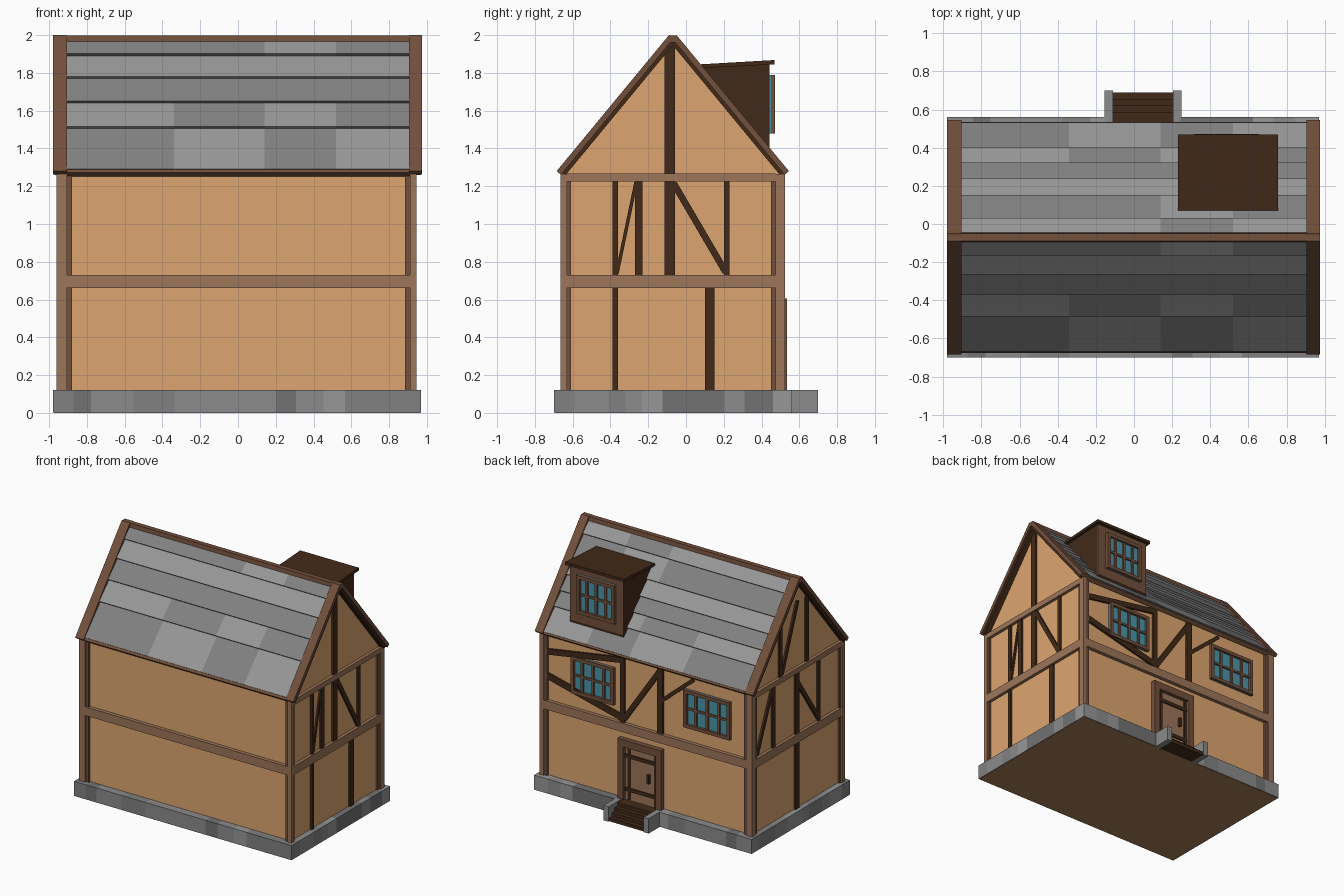
import bpy, bmesh, random
from mathutils import Vector

if "Cube" in bpy.data.objects:
    bpy.data.objects.remove(bpy.data.objects["Cube"])
random.seed(4)


def material(name, r, g, b):
    m = bpy.data.materials.new(name)
    m.diffuse_color = (r, g, b, 1)
    m.use_nodes = True
    m.node_tree.nodes["Principled BSDF"].inputs["Base Color"].default_value = m.diffuse_color
    return m


PLASTER = material("plaster", .72, .38, .16)
FRAME = material("frame_wood", .34, .18, .10)
MID = material("brown_wood", .17, .08, .045)
DARK = material("dark_wood", .055, .023, .01)
GLASS = material("glass", .07, .30, .40)
GROUND = material("underside", .40, .21, .09)
GREYS = [material("grey_%d" % i, v, v, v) for i, v in enumerate((.17, .22, .26, .31))]


def prism(name, poly, axis, a, b, mat):
    """Extrude a 2D polygon along x or y; the polygon holds (other axis, z)."""
    bm = bmesh.new()

    def put(p, d):
        return bm.verts.new((d, p[0], p[1]) if axis == "x" else (p[0], d, p[1]))
    lo, hi = [put(p, a) for p in poly], [put(p, b) for p in poly]
    bm.faces.new(lo)
    bm.faces.new(hi)
    n = len(poly)
    for i in range(n):
        j = (i + 1) % n
        bm.faces.new((lo[i], lo[j], hi[j], hi[i]))
    bmesh.ops.recalc_face_normals(bm, faces=bm.faces)
    me = bpy.data.meshes.new(name)
    bm.to_mesh(me)
    bm.free()
    me.materials.append(mat)
    ob = bpy.data.objects.new(name, me)
    bpy.context.collection.objects.link(ob)
    return ob


def box(name, x0, x1, y0, y1, z0, z1, mat):
    return prism(name, [(x0, z0), (x1, z0), (x1, z1), (x0, z1)], "y", y0, y1, mat)


# Wall planes that carry timbers: axis, inner depth, outer depth
PLANES = {"back": ("y", .485, .512), "right": ("x", .91, .935), "left": ("x", -.95, -.925)}


def timber(side, p, q, w, mat=DARK):
    p, q = Vector(p), Vector(q)
    d = (q - p).normalized()
    n = Vector((-d.y, d.x)) * w / 2
    axis, a, b = PLANES[side]
    prism(side + "_timber", [p + n, q + n, q - n, p - n], axis, a, b, mat)


def window(name, x0, x1, z0, z1, y, cols, rows):
    box(name + "_glass", x0, x1, y - .02, y + .008, z0, z1, GLASS)
    t = .028
    for a, b in ((x0, x0 + t), (x1 - t, x1)):
        box(name + "_jamb", a, b, y - .02, y + .028, z0, z1, MID)
    for a, b in ((z0, z0 + t), (z1 - t, z1)):
        box(name + "_rail", x0, x1, y - .02, y + .028, a, b, MID)
    for i in range(1, cols):
        c = x0 + (x1 - x0) * i / cols
        box(name + "_bar", c - .01, c + .01, y - .02, y + .02, z0, z1, MID)
    for i in range(1, rows):
        c = z0 + (z1 - z0) * i / rows
        box(name + "_bar", x0, x1, y - .02, y + .02, c - .009, c + .009, MID)


# Stone foundation blocks and the floor underside
def cuts(a, b):
    out = [a]
    while b - out[-1] > .22:
        out.append(out[-1] + random.uniform(.08, .2))
    return out + [b]


def stones(a, b, place):
    c = cuts(a, b)
    for u, v in zip(c, c[1:]):
        box("foundation_stone", *place(u, v), .002, .12, random.choice(GREYS))


stones(-.98, .97, lambda u, v: (u, v, -.70, -.60))
stones(-.98, -.15, lambda u, v: (u, v, .46, .56))
stones(.245, .97, lambda u, v: (u, v, .46, .56))
stones(-.60, .46, lambda u, v: (-.98, -.88, u, v))
stones(-.60, .46, lambda u, v: (.87, .97, u, v))
box("floor_underside", -.975, .965, -.695, .555, 0, .01, GROUND)

# Entrance steps between stone cheeks
for x0, x1 in ((-.155, -.11), (.205, .25)):
    box("step_side", x0, x1, .48, .70, 0, .12, GREYS[2])
for i in range(4):
    box("step", -.11, .205, .48, .69 - .035 * i, 0, .028 * (i + 1), DARK)

# House body with gables
prism("walls", [(-.635, .05), (.495, .05), (.495, 1.27), (-.07, 1.955), (-.635, 1.27)],
      "x", -.935, .92, PLASTER)

# Corner posts with darker inner strips
for x0, x1, xi0, xi1 in ((-.96, -.905, -.94, -.88), (.91, .945, .885, .925)):
    for y0, y1, yi0, yi1 in ((-.665, -.63, -.64, -.61), (.475, .525, .45, .50)):
        box("corner_post", x0, x1, y0, y1, .12, 1.265, FRAME)
        box("corner_strip", xi0, xi1, y0 + .01, y1 - .01, .12, 1.265, MID)
        box("corner_strip", x0 + .01, x1 - .01, yi0, yi1, .12, 1.265, MID)

# Floor beams round the house
for y0, y1 in ((-.665, -.61), (.47, .525)):
    box("middle_beam", -.96, .945, y0, y1, .66, .73, FRAME)
for x0, x1 in ((-.96, -.90), (.89, .945)):
    box("middle_beam", x0, x1, -.665, .525, .66, .73, FRAME)
    box("gable_beam", x0, x1, -.63, .475, 1.225, 1.268, FRAME)

# Right gable timbers
for y, z0, z1, w in ((-.087, .73, 1.96, .055), (-.375, .73, 1.225, .03), (-.25, .73, 1.225, .04),
                     (.215, .73, 1.225, .03), (-.375, .12, .66, .03), (.125, .12, .66, .05)):
    timber("right", (y, z0), (y, z1), w)
timber("right", (-.365, .74), (-.265, 1.22), .018)
timber("right", (-.065, 1.215), (.21, .745), .035)

# Left gable timbers
for y, z0, z1, w in ((.14, 1.26, 1.68, .04), (-.20, 1.26, 1.79, .04), (.23, .73, 1.225, .035),
                     (-.07, .73, 1.225, .05), (-.35, .73, 1.225, .035), (-.07, .12, .66, .05)):
    timber("left", (y, z0), (y, z1), w)
timber("left", (.44, .745), (.24, 1.215), .03)
timber("left", (-.08, 1.14), (-.34, .76), .035)
timber("left", (.12, 1.28), (-.08, 1.8), .03)

# Back timbers around the windows and door
timber("back", (-.125, .70), (-.125, 1.26), .05)
timber("back", (.215, .73), (.215, 1.25), .04)
timber("back", (.90, 1.12), (.20, 1.235), .045)
timber("back", (.90, .93), (.20, .76), .05)
timber("back", (.20, .76), (-.11, 1.22), .04)
timber("back", (-.14, 1.0), (-.42, 1.24), .03)
window("left_window", .285, .67, .85, 1.15, .495, 4, 2)
window("right_window", -.755, -.34, .845, 1.15, .495, 4, 2)

# Door with frame, straps and handle
box("door", -.11, .20, .48, .505, .11, .57, FRAME)
for x0, x1 in ((-.15, -.10), (.19, .24)):
    box("door_post", x0, x1, .48, .535, .12, .60, MID)
box("door_lintel", -.15, .24, .48, .535, .545, .605, MID)
for x in (-.085, .155):
    box("door_stile", x - .012, x + .012, .49, .513, .12, .55, DARK)
for z in (.20, .47):
    box("door_strap", -.10, .19, .49, .515, z - .014, z + .014, DARK)
box("door_handle", -.035, -.015, .49, .53, .30, .37, DARK)

# Roof: s runs up the slope, t goes inward from the outer surface
def slope(s, t, side):
    y = -.615 + .637 * s + .771 * t
    return (-.07 + y * side, 1.28 + .771 * s - .637 * t)


def slab(name, corners, side, x0, x1, mat):
    prism(name, [slope(s, t, side) for s, t in corners], "x", x0, x1, mat)


ROWS = {1: (.02, .31, .485, .655, .81, .93), -1: (.015, .22, .345, .475, .61, .80, .93)}
for side, rows in ROWS.items():
    slab("roof_deck", [(.01, .028), (.93, .028), (.93, .047), (.01, .047)], side, -.93, .93, MID)
    slab("eaves_board", [(0, .012), (.02, .012), (.02, .045), (0, .045)], side, -.91, .91, MID)
    for x0, x1 in ((-.98, -.905), (.905, .975)):
        slab("barge_board", [(0, 0), (.934, 0), (.95, .03), (0, .03)], side, x0, x1, MID)
        slab("barge_lining", [(.015, .03), (.94, .03), (.94, .05), (.015, .05)],
             side, x0 + .01, x1 - .01, DARK)
    # overlapping tile courses in patches of grey
    for k, (s0, s1) in enumerate(zip(rows, rows[1:])):
        xs = [(-.905, -.34, .14, .52, .905), (-.905, .14, .52, .905), (-.905, .905)][
            (0, 0, 2, 2, 1, 1)[k]]
        base = 1 if k % 2 == 0 else 3
        for j, (x0, x1) in enumerate(zip(xs, xs[1:])):
            shade = GREYS[base if j % 2 == 0 else 4 - base]
            slab("roof_tiles", [(s0, .005), (s1, .022), (s1, .035), (s0, .035)],
                 side, x0, x1, shade)
prism("ridge_cap", [(-.095, 1.96), (-.045, 1.96), (-.05, 1.998), (-.09, 1.998)],
      "x", -.98, .975, MID)

# Dormer with lean-to roof and window
prism("dormer_body", [(.03, 1.80), (.44, 1.36), (.44, 1.85), (.06, 1.83)], "x", .25, .73, DARK)
prism("dormer_roof", [(.07, 1.825), (.468, 1.845), (.468, 1.868), (.07, 1.845)],
      "x", .23, .755, DARK)
box("dormer_front", .25, .73, .43, .443, 1.40, 1.845, MID)
window("dormer_window", .315, .655, 1.48, 1.79, .443, 4, 2)
